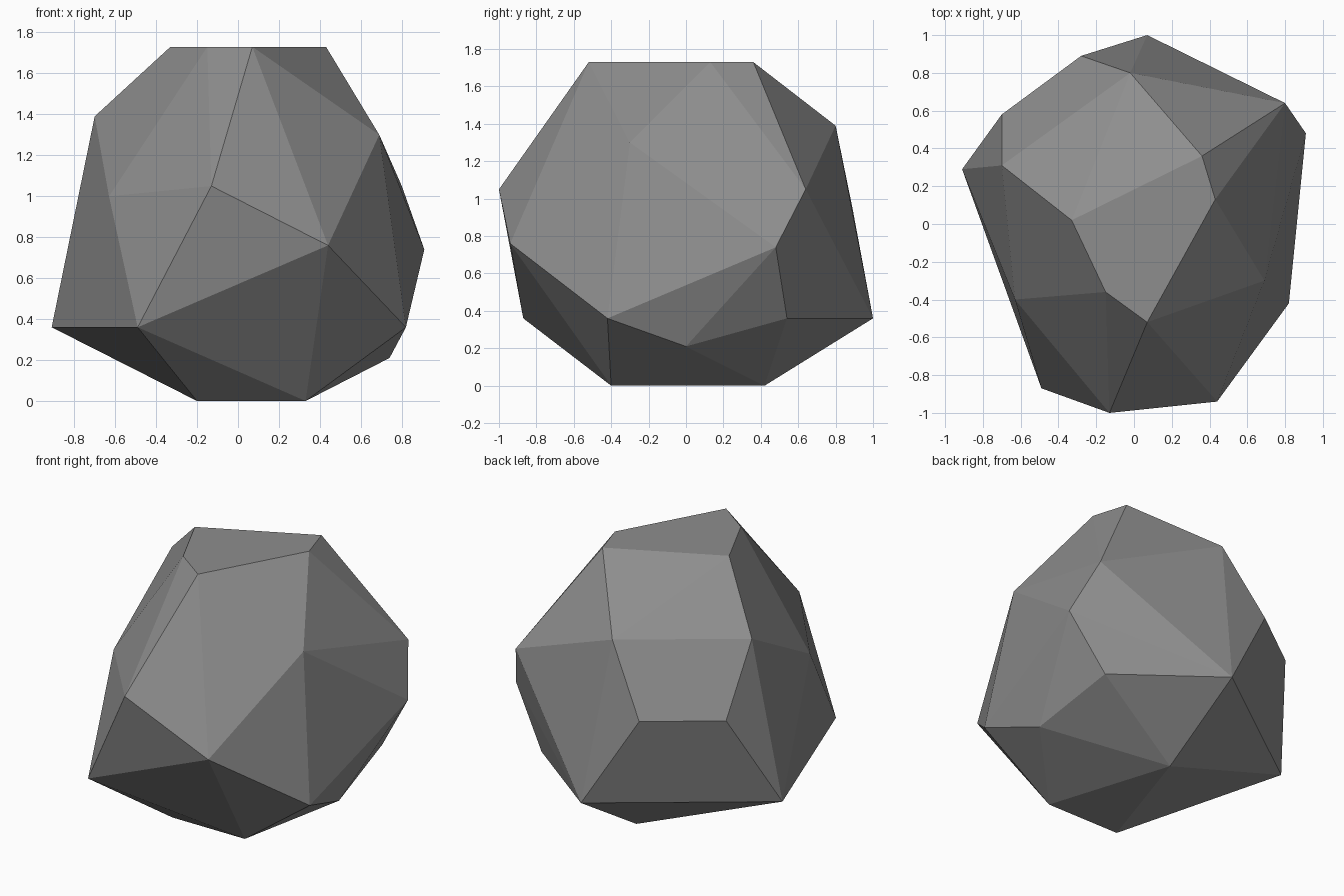
import bpy, bmesh, math

if "Cube" in bpy.data.objects:
    bpy.data.objects.remove(bpy.data.objects["Cube"])

# Rock corners, listed in rings from the flat top down to the base
CORNERS = [
    # flat top
    (0.07, -0.52, 1.73), (0.43, 0.13, 1.73), (0.36, 0.36, 1.73),
    (-0.33, 0.02, 1.73), (-0.15, -0.36, 1.73),
    # shoulder
    (-0.02, 0.80, 1.39), (-0.70, 0.31, 1.39), (0.69, -0.30, 1.30),
    # middle
    (-0.13, -1.00, 1.05), (0.80, 0.64, 1.05), (-0.63, -0.40, 1.00),
    (-0.70, 0.58, 0.95), (-0.28, 0.89, 0.95),
    (0.44, -0.94, 0.76), (0.91, 0.48, 0.74),
    # lower belly
    (-0.49, -0.87, 0.36), (0.82, -0.42, 0.36), (0.68, 0.54, 0.36),
    (0.07, 1.00, 0.36), (-0.91, 0.29, 0.36), (0.74, 0.00, 0.21),
    # flat base
    (0.33, -0.40, 0.0), (-0.20, -0.40, 0.0), (0.07, 0.42, 0.0),
]

# Wrap the corners in a faceted convex skin
bm = bmesh.new()
for co in CORNERS:
    bm.verts.new(co)
bmesh.ops.convex_hull(bm, input=bm.verts[:])
loose = [v for v in bm.verts if not v.link_faces]
bmesh.ops.delete(bm, geom=loose, context='VERTS')

# Merge near-coplanar triangles into broad facets
bmesh.ops.dissolve_limit(bm, angle_limit=math.radians(1.0),
                         verts=bm.verts[:], edges=bm.edges[:])
bmesh.ops.recalc_face_normals(bm, faces=bm.faces[:])

mesh = bpy.data.meshes.new("rock")
bm.to_mesh(mesh)
bm.free()

# Single grey stone colour, flat shaded
stone = bpy.data.materials.new("stone grey")
stone.diffuse_color = (0.27, 0.27, 0.27, 1.0)
stone.use_nodes = True
stone.node_tree.nodes["Principled BSDF"].inputs["Base Color"].default_value = stone.diffuse_color
mesh.materials.append(stone)
rock = bpy.data.objects.new("rock", mesh)
bpy.context.collection.objects.link(rock)
